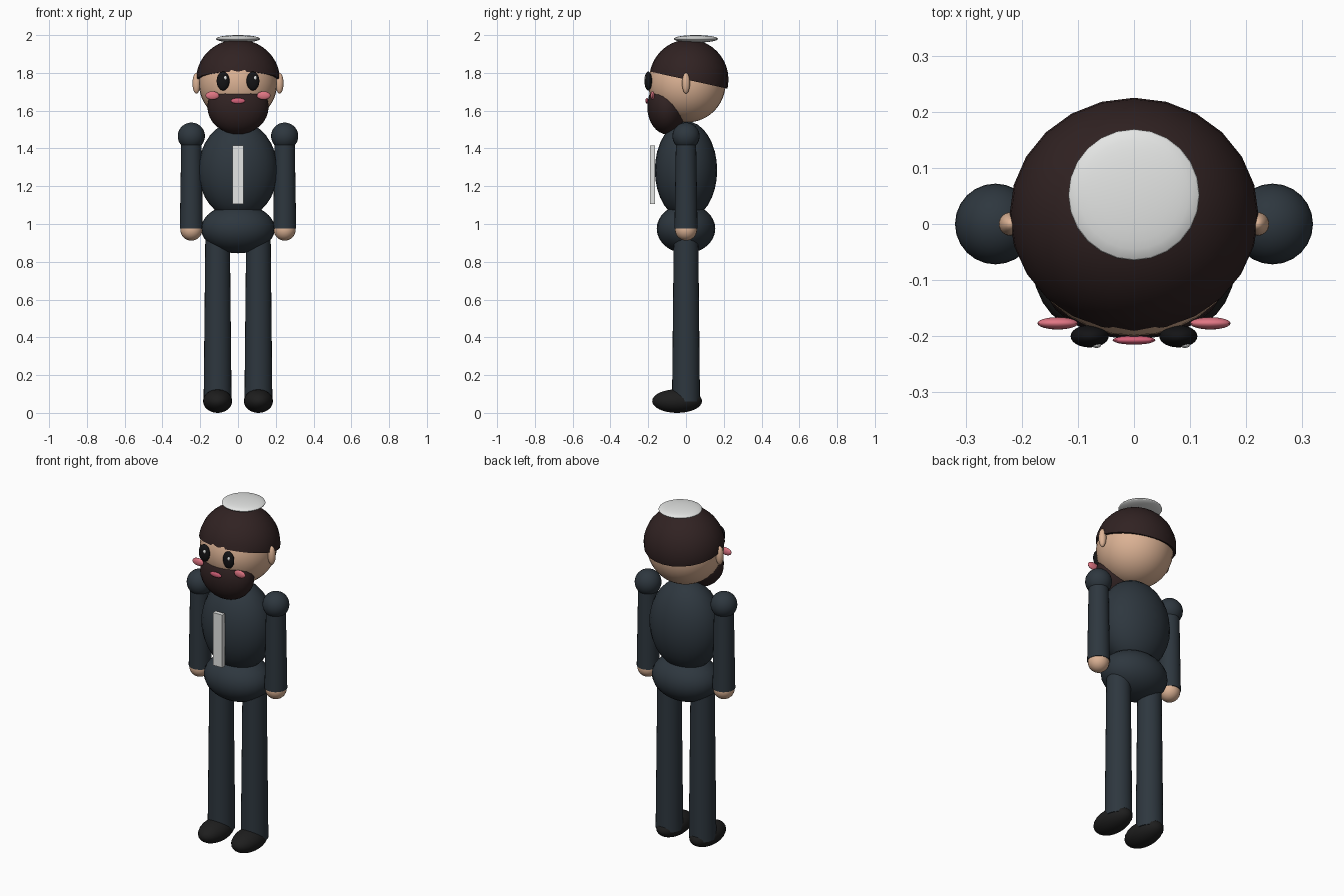
import bpy, bmesh
from mathutils import Vector

cube = bpy.data.objects.get("Cube")
if cube:
    bpy.data.objects.remove(cube, do_unlink=True)


def material(name, rgb):
    m = bpy.data.materials.new(name)
    m.use_nodes = True
    m.diffuse_color = (*rgb, 1)
    bsdf = next(n for n in m.node_tree.nodes if n.type == 'BSDF_PRINCIPLED')
    bsdf.inputs["Base Color"].default_value = (*rgb, 1)
    return m


SUIT = material("dark blue suit", (0.027, 0.038, 0.049))
SKIN = material("skin", (0.72, 0.45, 0.30))
HAIR = material("dark brown hair", (0.030, 0.016, 0.016))
WHITE = material("off white", (0.78, 0.79, 0.78))
BLACK = material("eye black", (0.007, 0.007, 0.008))
SHOE = material("shoe black", (0.013, 0.013, 0.013))
BLUSH = material("cheek pink", (0.75, 0.18, 0.23))
LIP = material("lip pink", (0.66, 0.12, 0.19))


def finish(ob, name, mat):
    ob.name = name
    ob.data.materials.append(mat)
    bpy.ops.object.shade_smooth_by_angle()
    return ob


def ball(name, mat, centre, radii, segs=24, rings=16):
    bpy.ops.mesh.primitive_uv_sphere_add(segments=segs, ring_count=rings, radius=1, location=centre)
    ob = bpy.context.object
    ob.scale = radii
    bpy.ops.object.transform_apply(location=False, rotation=False, scale=True)
    return finish(ob, name, mat)


def limb(name, mat, x, z_low, z_high, r_low, r_high):
    bpy.ops.mesh.primitive_cone_add(vertices=24, radius1=r_low, radius2=r_high,
                                    depth=z_high - z_low, location=(x, 0, (z_low + z_high) / 2))
    return finish(bpy.context.object, name, mat)


# Body
ball("torso", SUIT, (0, 0, 1.285), (0.21, 0.165, 0.26))
ball("hips", SUIT, (0, 0, 0.975), (0.195, 0.155, 0.13))

# Shirt strip
bpy.ops.mesh.primitive_cube_add(size=1, location=(0, -0.177, 1.26))
strip = bpy.context.object
strip.scale = (0.06, 0.025, 0.31)
bpy.ops.object.transform_apply(location=False, rotation=False, scale=True)
finish(strip, "shirt_strip", WHITE)

# Head and beard
ball("head", SKIN, (0, 0.005, 1.745), (0.207, 0.205, 0.207), 32, 24)
ball("beard", HAIR, (0, -0.10, 1.62), (0.162, 0.105, 0.145))

# Hair, trimmed along a slope that falls towards the back
hair = ball("hair", HAIR, (0, 0.015, 1.765), (0.222, 0.21, 0.212), 24, 20)
bm = bmesh.new()
bm.from_mesh(hair.data)
cut = bmesh.ops.bisect_plane(bm, geom=bm.verts[:] + bm.edges[:] + bm.faces[:],
                             plane_co=Vector((0, -0.015, 0)), plane_no=Vector((0, 0.22, 1)),
                             clear_inner=True)
rim = [e for e in cut["geom_cut"] if isinstance(e, bmesh.types.BMEdge)]
bmesh.ops.holes_fill(bm, edges=rim, sides=0)
bm.to_mesh(hair.data)
bm.free()
bpy.context.view_layer.objects.active = hair
bpy.ops.object.shade_smooth_by_angle()

# Skullcap and mouth
ball("skullcap", WHITE, (0, 0.052, 1.98), (0.117, 0.117, 0.02))
ball("mouth", LIP, (0, -0.207, 1.652), (0.038, 0.008, 0.015))

# Paired parts
for side, s in (("left", 1), ("right", -1)):
    ball(side + "_ear", SKIN, (s * 0.22, 0, 1.745), (0.021, 0.021, 0.055))
    ball(side + "_eye", BLACK, (s * 0.079, -0.20, 1.757), (0.034, 0.02, 0.05))
    ball(side + "_eye_glint", WHITE, (s * 0.079 + 0.012, -0.215, 1.773), (0.009, 0.006, 0.011), 12, 8)
    ball(side + "_cheek", BLUSH, (s * 0.136, -0.177, 1.68), (0.036, 0.011, 0.022))
    ball(side + "_shoulder", SUIT, (s * 0.247, 0, 1.465), (0.072, 0.072, 0.072))
    limb(side + "_arm", SUIT, s * 0.247, 0.975, 1.46, 0.061, 0.053)
    ball(side + "_hand", SKIN, (s * 0.247, 0, 0.97), (0.058, 0.058, 0.058))
    limb(side + "_leg", SUIT, s * 0.108, 0.06, 0.93, 0.074, 0.065)
    ball(side + "_shoe", SHOE, (s * 0.108, -0.047, 0.0625), (0.077, 0.132, 0.0625))
